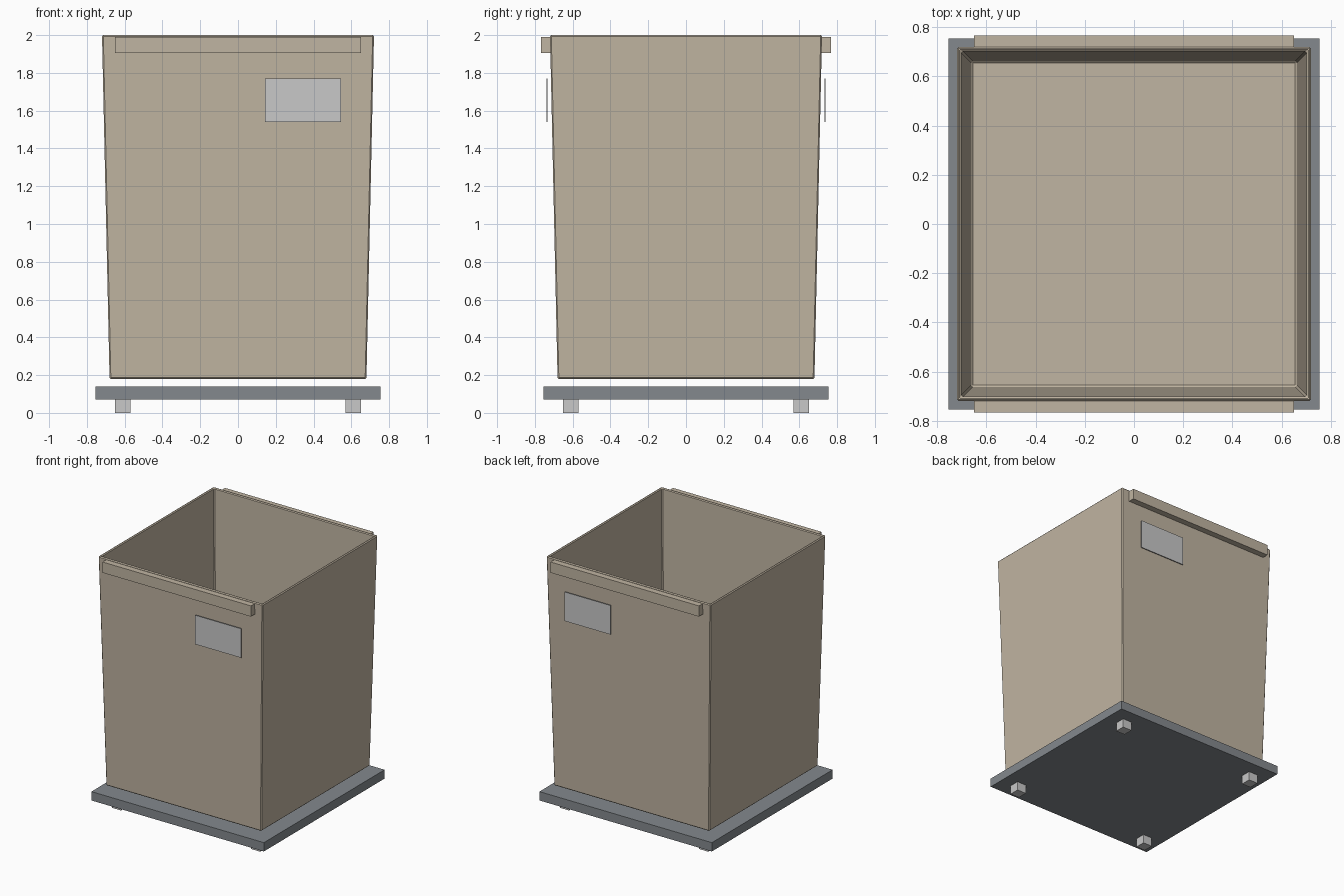
import bpy, bmesh

cube = bpy.data.objects.get("Cube")
if cube:
    bpy.data.objects.remove(cube, do_unlink=True)


def material(name, rgb):
    mat = bpy.data.materials.new(name)
    mat.use_nodes = True
    mat.diffuse_color = (*rgb, 1)
    mat.node_tree.nodes["Principled BSDF"].inputs["Base Color"].default_value = (*rgb, 1)
    return mat


TAN = material("tan plastic", (0.53, 0.46, 0.36))
SLATE = material("slate grey", (0.23, 0.25, 0.27))
PALE = material("pale grey", (0.58, 0.58, 0.58))


def box(name, low, high, mat):
    """Axis-aligned box between two corners."""
    bm = bmesh.new()
    bmesh.ops.create_cube(bm, size=1)
    for v in bm.verts:
        v.co = [h if c > 0 else l for c, l, h in zip(v.co, low, high)]
    mesh = bpy.data.meshes.new(name)
    bm.to_mesh(mesh)
    bm.free()
    mesh.materials.append(mat)
    obj = bpy.data.objects.new(name, mesh)
    bpy.context.collection.objects.link(obj)
    return obj


# Tapered open bin with thin walls and chamfered edges
bin_body = box("bin_body", (-0.72, -0.72, 0.18), (0.72, 0.72, 2.0), TAN)
bm = bmesh.new()
bm.from_mesh(bin_body.data)
for v in bm.verts:
    if v.co.z < 1:
        v.co.x *= 0.68 / 0.72
        v.co.y *= 0.68 / 0.72
lid = [f for f in bm.faces if f.normal.z > 0.9]
bmesh.ops.delete(bm, geom=lid, context="FACES")
bm.to_mesh(bin_body.data)
bm.free()
walls = bin_body.modifiers.new("walls", "SOLIDIFY")
walls.thickness = 0.018
walls.offset = -1
walls.use_even_offset = True
chamfer = bin_body.modifiers.new("chamfer", "BEVEL")
chamfer.width = 0.007
chamfer.segments = 1

# Base plate, with a small gap under the bin
box("base_plate", (-0.755, -0.755, 0.07), (0.755, 0.755, 0.14), SLATE)

# Four square feet
for x, side in ((-0.61, "right"), (0.61, "left")):
    for y, end in ((-0.61, "front"), (0.61, "back")):
        box(f"{end}_{side}_foot", (x - 0.04, y - 0.04, 0), (x + 0.04, y + 0.04, 0.07), PALE)

# Grip rail and blank label plate on the front and back
for s, end in ((-1, "front"), (1, "back")):
    ys = sorted((s * 0.717, s * 0.767))
    box(f"{end}_rail", (-0.65, ys[0], 1.905), (0.65, ys[1], 1.99), TAN)
    ys = sorted((s * 0.732, s * 0.739))
    box(f"{end}_label", (0.143, ys[0], 1.54), (0.545, ys[1], 1.77), PALE)
